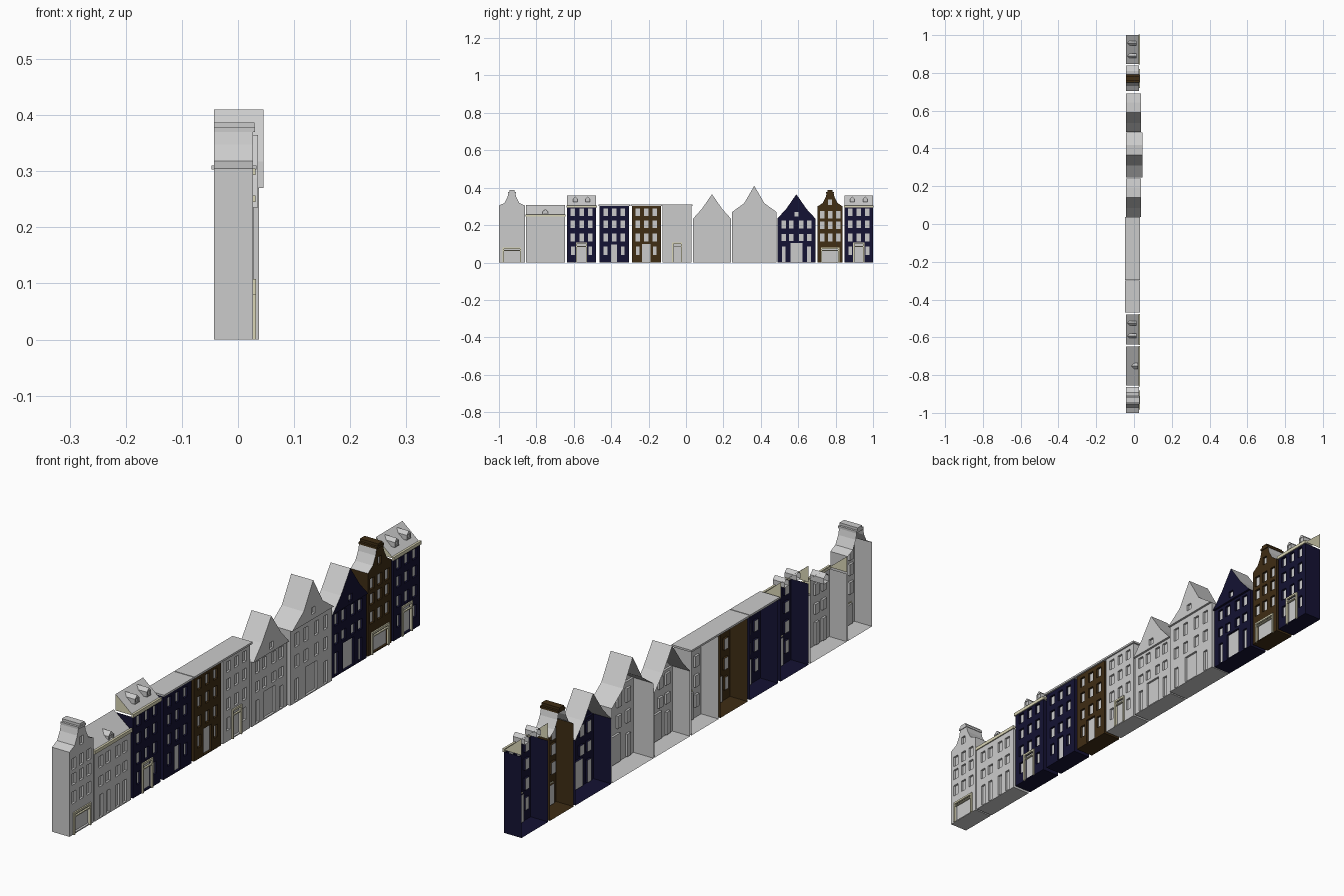
import bpy, bmesh

if "Cube" in bpy.data.objects:
    bpy.data.objects.remove(bpy.data.objects["Cube"])

BACK = -0.043


def material(name, col):
    m = bpy.data.materials.new(name)
    m.diffuse_color = (*col, 1)
    m.use_nodes = True
    m.node_tree.nodes["Principled BSDF"].inputs["Base Color"].default_value = m.diffuse_color
    return m


GREY = material("stone_grey", (0.6, 0.6, 0.6))
NAVY = material("dark_navy", (0.007, 0.006, 0.033))
BROWN = material("dark_brown", (0.05, 0.026, 0.007))
CREAM = material("cream_trim", (0.7, 0.67, 0.47))


def finish(name, bm, mats):
    me = bpy.data.meshes.new(name)
    bm.to_mesh(me)
    bm.free()
    for m in mats:
        me.materials.append(m)
    ob = bpy.data.objects.new(name, me)
    bpy.context.collection.objects.link(ob)
    return ob


def box(name, x, y, z, mat):
    bm = bmesh.new()
    bmesh.ops.create_cube(bm, size=1)
    for v in bm.verts:
        v.co = [r[0] + (c + 0.5) * (r[1] - r[0]) for c, r in zip(v.co, (x, y, z))]
    return finish(name, bm, [mat])


def shell(name, outline, holes, xf, wall, xb=BACK, wall_top=0.0,
          open_top=False, base_back=None, depth=0.008):
    """Facade with recessed openings, swept backwards and open at the back."""
    bm = bmesh.new()
    edges = []

    def loop(pts):
        vs = [bm.verts.new((xf, y, z)) for y, z in pts]
        edges.extend(bm.edges.new((a, b)) for a, b in zip(vs, vs[1:] + vs[:1]))
        return vs

    rim = loop(outline)
    rings = [loop([(a, c), (b, c), (b, d), (a, d)]) for a, b, c, d in holes]
    bmesh.ops.triangle_fill(bm, use_beauty=True, use_dissolve=False,
                            edges=edges, normal=(1, 0, 0))
    facade = bm.faces[:]

    # recessed panes, grey
    for r in rings:
        inner = [bm.verts.new((xf - depth, v.co.y, v.co.z)) for v in r]
        for i in range(4):
            j = (i + 1) % 4
            bm.faces.new((r[i], r[j], inner[j], inner[i]))
        bm.faces.new(inner).material_index = 1

    # side walls, floor and roof
    zmin, zmax = min(p[1] for p in outline), max(p[1] for p in outline)
    back = [bm.verts.new((xb, v.co.y, v.co.z)) for v in rim]
    for i, a in enumerate(rim):
        j = (i + 1) % len(rim)
        b = rim[j]
        if open_top and a.co.z == b.co.z and abs(a.co.z - zmax) < 1e-5:
            continue
        if base_back is not None and max(a.co.z, b.co.z) < zmin + 1e-5:
            low = [bm.verts.new((base_back, v.co.y, v.co.z)) for v in (b, a)]
            bm.faces.new((a, b, *low))
            continue
        f = bm.faces.new((a, b, back[j], back[i]))
        f.material_index = 0 if max(a.co.z, b.co.z) <= wall_top + 1e-5 else 1
    bmesh.ops.recalc_face_normals(bm, faces=bm.faces)
    if facade[0].normal.x < 0:
        bmesh.ops.reverse_faces(bm, faces=bm.faces)
    return finish(name, bm, [wall, GREY])


def lean_roof(name, y0, y1, z0, z1, xf):
    """Single slope rising to the back with cream end triangles."""
    bm = bmesh.new()
    ends = [[bm.verts.new(p) for p in ((xf, y, z0), (BACK, y, z1), (BACK, y, z0))]
            for y in (y0, y1)]
    a, b = ends
    bm.faces.new((a[0], b[0], b[1], a[1]))
    for e in (a, b[::-1]):
        bm.faces.new(e).material_index = 1
    finish(name, bm, [GREY, CREAM])


def dormer(c, z0, z1, w, xf):
    zm = z0 + (z1 - z0) * 0.6
    pts = [(c - w, z0), (c + w, z0), (c + w, zm), (c, z1), (c - w, zm)]
    win = [(c - w * 0.6, c + w * 0.6, z0 + 0.004, zm)]
    shell("dormer", pts, win, xf, GREY, xb=-0.035, depth=0.003)


def door_frame(c, w, h, xf):
    x, t = (xf - 0.002, xf + 0.005), 0.007
    for s in (-1, 1):
        e = sorted((c + s * (w - t), c + s * w))
        box("door_frame_post", x, e, (0, h), CREAM)
    box("door_frame_lintel", x, (c - w, c + w), (h - t, h), CREAM)
    box("door_frame_rail", x, (c - w, c + w), (h * 0.78, h * 0.78 + 0.004), CREAM)


THREE = (-0.046, 0, 0.046)
FOUR = (-0.068, -0.027, 0.027, 0.068)
TALL = ((0.25, 0.288), (0.185, 0.225), (0.113, 0.155))
NECKROWS = ((0.235, 0.275), (0.18, 0.22), (0.112, 0.155))
LOW = ((0.183, 0.225), (0.115, 0.152))
SIDE = (0.04, 0.085)
SIDE_DOOR = (0.004, 0.085)

# name, y0, y1, wall, eaves, kind, columns, rows, ground row, front x,
# door half width, door height, cream frame
HOUSES = [
    ("neck_house_grey", -1.0, -0.862, GREY, 0.305, "neck", (-0.043, 0, 0.043), NECKROWS, None, 0.027, 0.05, 0.08, True),
    ("low_house", -0.856, -0.648, GREY, 0.245, "lean", FOUR, LOW, SIDE_DOOR, 0.027, 0, 0, False),
    ("tall_house_left", -0.637, -0.48, NAVY, 0.293, "lean", THREE, TALL, SIDE, 0.027, 0.03, 0.108, True),
    ("flat_house_navy", -0.463, -0.305, NAVY, 0.303, "flat", THREE, TALL, SIDE, 0.027, 0.02, 0.1, False),
    ("flat_house_brown", -0.29, -0.135, BROWN, 0.303, "flat", THREE, TALL, SIDE, 0.027, 0.027, 0.102, False),
    ("flat_house_grey", -0.125, 0.03, GREY, 0.303, "flat", THREE, TALL, SIDE, 0.027, 0.027, 0.106, True),
    ("gable_house_grey", 0.038, 0.24, GREY, 0.235, "gable", FOUR, LOW, SIDE_DOOR, 0.028, 0.036, 0.105, False),
    ("gable_house_large", 0.246, 0.484, GREY, 0.27, "gable", (-0.082, -0.03, 0.03, 0.082),
     ((0.2, 0.25), (0.125, 0.17)), SIDE_DOOR, 0.037, 0.036, 0.11, False),
    ("gable_house_navy", 0.488, 0.692, NAVY, 0.235, "gable", FOUR, LOW, SIDE_DOOR, 0.028, 0.036, 0.108, False),
    ("neck_house_brown", 0.703, 0.838, BROWN, 0.3, "neck", (-0.043, 0, 0.043), NECKROWS, None, 0.027, 0.05, 0.08, True),
    ("tall_house_right", 0.848, 1.0, NAVY, 0.293, "lean", THREE, TALL, SIDE, 0.027, 0.03, 0.108, True),
]

for name, y0, y1, wall, h, kind, cols, rows, ground, xf, dw, dh, framed in HOUSES:
    c, half = (y0 + y1) / 2, (y1 - y0) / 2

    # openings
    holes = [(c + o - 0.012, c + o + 0.012, a, b) for o in cols for a, b in rows]
    if ground:
        holes += [(c + o - 0.01, c + o + 0.01, *ground) for o in cols if abs(o) - 0.011 > dw]
    if dw:
        holes.append((c - dw + 0.004, c + dw - 0.004, 0.004, dh - 0.004))
    if framed:
        door_frame(c, dw, dh, xf)

    outline = [(y0, 0), (y1, 0), (y1, h)]
    if kind == "neck":
        # bell shaped top with a narrow cap
        side = [(0.04, 0.318), (0.024, 0.348), (0.018, 0.372)]
        outline += [(c + a, b) for a, b in side] + [(c - a, b) for a, b in side[::-1]]
        holes.append((c - 0.01, c + 0.01, 0.308, 0.338))
    outline.append((y0, h))
    shell(name, outline, holes, xf, wall, wall_top=h, open_top=(kind in ("lean", "gable")))

    if kind == "neck":
        box("gable_cap", (BACK, xf + 0.003), (c - 0.021, c + 0.021), (0.37, 0.378), wall)
        box("gable_cap_top", (BACK, xf + 0.002), (c - 0.013, c + 0.013), (0.378, 0.387), wall)
    elif kind == "flat":
        box("flat_roof", (-0.047, xf + 0.006), (y0 - 0.006, y1 + 0.006), (0.303, 0.31), GREY)
    elif kind == "lean":
        low = h < 0.27
        box("cornice", (xf - 0.004, xf + 0.004), (y0 - 0.003, y1 + 0.003), (h, h + 0.012), CREAM)
        lean_roof("lean_roof", y0, y1, h + 0.006, 0.307 if low else 0.358, xf)
        if low:
            dormer(c, 0.25, 0.285, 0.015, 0.02)
        else:
            for s in (-1, 1):
                dormer(c + s * 0.034, 0.323, 0.353, 0.012, 0.012)
    else:
        # flared gable standing slightly proud of the wall
        big = h > 0.25
        top, mid = (0.41, 0.317) if big else (0.365, 0.287)
        g = [(y0, h), (y1, h), (c + 0.054, mid), (c, top), (c - 0.054, mid)]
        z = mid - 0.028 + (0 if big else -0.012)
        shell(name + "_gable", g, [(c - 0.011, c + 0.011, z, z + 0.024)],
              xf + 0.008, wall, base_back=xf)
